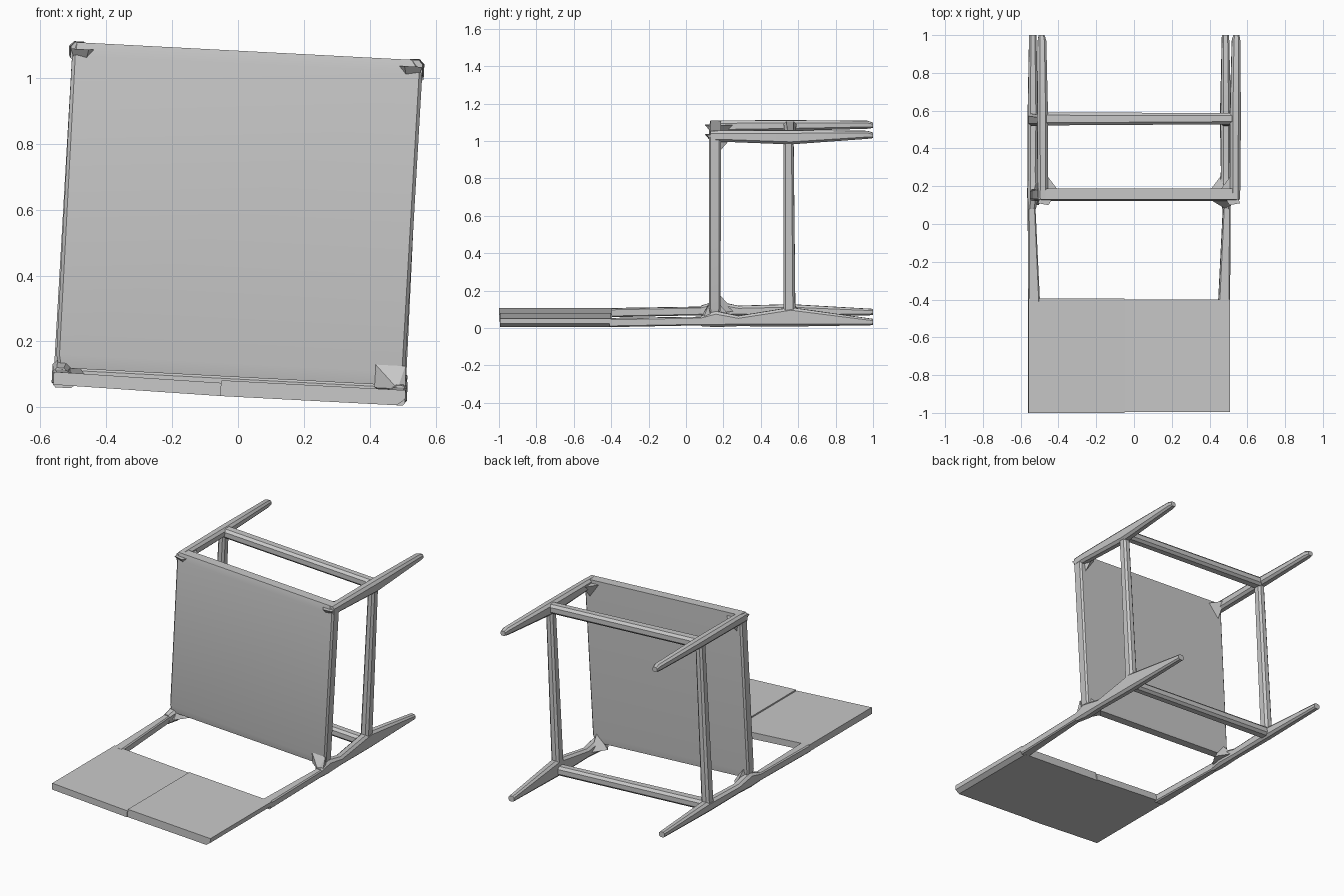
import bpy, bmesh, math
from mathutils import Matrix, Vector

cube = bpy.data.objects.get("Cube")
if cube:
    bpy.data.objects.remove(cube, do_unlink=True)

GREY = (0.58, 0.58, 0.58, 1)
mat = bpy.data.materials.new("light_grey")
mat.use_nodes = True
mat.diffuse_color = GREY
mat.node_tree.nodes["Principled BSDF"].inputs["Base Color"].default_value = GREY

# The whole chair lies on its back, leaning a few degrees sideways
LEAN = (Matrix.Translation((0, 0, 0.557)) @ Matrix.Rotation(math.radians(3), 4, 'Y')
        @ Matrix.Translation((0, 0, -0.525)))


def finish(name, bm):
    bmesh.ops.recalc_face_normals(bm, faces=bm.faces)
    bmesh.ops.transform(bm, matrix=LEAN, verts=bm.verts)
    mesh = bpy.data.meshes.new(name)
    bm.to_mesh(mesh)
    bm.free()
    mesh.materials.append(mat)
    obj = bpy.data.objects.new(name, mesh)
    bpy.context.collection.objects.link(obj)
    bpy.ops.object.select_all(action='DESELECT')
    obj.select_set(True)
    bpy.context.view_layer.objects.active = obj
    bpy.ops.object.shade_smooth_by_angle(angle=math.radians(25))
    return obj


def beam(name, axis, sections, cut=0.25):
    """Loft chamfered rectangles; a section is (position, a0, a1, b0, b1)."""
    bm = bmesh.new()
    rings = []
    for p, a0, a1, b0, b1 in sections:
        c = cut * min(a1 - a0, b1 - b0)
        outline = [(a0 + c, b0), (a1 - c, b0), (a1, b0 + c), (a1, b1 - c),
                   (a1 - c, b1), (a0 + c, b1), (a0, b1 - c), (a0, b0 + c)]
        ring = []
        for a, b in outline:
            co = [a, b]
            co.insert(axis, p)
            ring.append(bm.verts.new(co))
        rings.append(ring)
    for r, s in zip(rings, rings[1:]):
        for i in range(8):
            j = (i + 1) % 8
            bm.faces.new((r[i], r[j], s[j], s[i]))
    bm.faces.new(rings[0])
    bm.faces.new(rings[-1])
    return finish(name, bm)


def hull(name, points):
    bm = bmesh.new()
    for p in points:
        bm.verts.new(p)
    bmesh.ops.convex_hull(bm, input=bm.verts)
    return finish(name, bm)


X, Y, Z = 0, 1, 2

# Seat slab, with softened edges and rounded corners
beam("seat", Z, [(0.06, -0.52, 0.52, 0.13, 0.18),
                 (0.1, -0.53, 0.53, 0.122, 0.185),
                 (1.01, -0.53, 0.535, 0.122, 0.187),
                 (1.05, -0.525, 0.51, 0.13, 0.187)], 0.15)

# Backrest in two boards meeting at a small step
hull("backrest_right", [(x, y, z) for y in (-1, -0.395)
                        for x, z in ((-0.535, 0.008), (-0.535, 0.047), (-0.025, 0), (-0.025, 0.04))])
hull("backrest_left", [(x, y, z) for y in (-0.995, -0.4)
                       for x, z in ((-0.025, 0), (-0.025, 0.048), (0.51, 0), (0.535, 0.02), (0.535, 0.047))])


def sided(sign, sections):
    """Place sections given for the left on the chosen side."""
    return [(p, *sorted((sign * a0, sign * a1)), b0, b1) for p, a0, a1, b0, b1 in sections]


for sign, side in ((1, "left"), (-1, "right")):
    # Posts linking backrest and seat
    beam(side + "_back_post", Y, sided(sign, [
        (-0.41, 0.473, 0.535, 0, 0.047),
        (0.1, 0.498, 0.537, 0.01, 0.055)]), 0.15)
    # Legs swell at the stretchers and taper at the feet
    swell = 0.105 if sign > 0 else 0.068
    beam(side + "_rear_leg", Y, sided(sign, [
        (0.08, 0.495, 0.537, 0.005, 0.06),
        (0.16, 0.48, 0.54, 0, 0.085),
        (0.28, 0.487, 0.537, 0.005, 0.06),
        (0.56, 0.482, 0.538, 0.003, swell),
        (1.0, 0.492, 0.53, 0.01, 0.043)]))
    low = 0.978 if sign > 0 else 0.997
    beam(side + "_front_leg", Y, sided(sign, [
        (0.13, 0.485, 0.535, 0.99, 1.05),
        (0.2, 0.483, 0.537, 0.992, 1.052),
        (0.56, 0.482, 0.54, low, 1.053),
        (0.97, 0.492, 0.537, 1.008, 1.05),
        (1.0, 0.5, 0.532, 1.012, 1.04)]))
    # Side stretcher between front and rear legs
    beam(side + "_stretcher", Z, sided(sign, [
        (0.04, 0.482, 0.535, 0.52, 0.585),
        (1.02, 0.485, 0.53, 0.522, 0.575)]))
    # Corner blocks under the seat
    for label, z, inward in (("rear", 0.03, 1), ("front", 1.03, -1)):
        hull(f"{side}_{label}_corner_block", [
            (sign * 0.535, 0.11, z), (sign * 0.48, 0.1, z), (sign * 0.49, 0.26, z),
            (sign * 0.43, 0.18, z), (sign * 0.5, 0.18, z + inward * 0.09)])

# Gusset in front of the seat at its rear left corner
hull("left_gusset", [(0.44, 0.12, 0.12), (0.53, 0.12, 0.12), (0.535, 0.09, 0.04),
                     (0.51, 0.08, 0.05), (0.44, 0.13, 0.05), (0.53, 0.14, 0.02)])

# Cross stretchers between the two legs of each pair
for label, z in (("rear", 0.04), ("front", 1.02)):
    beam(label + "_stretcher", X, [(-0.5, 0.522, 0.59, z - 0.028, z + 0.028),
                                   (0.5, 0.528, 0.588, z - 0.028, z + 0.028)])
